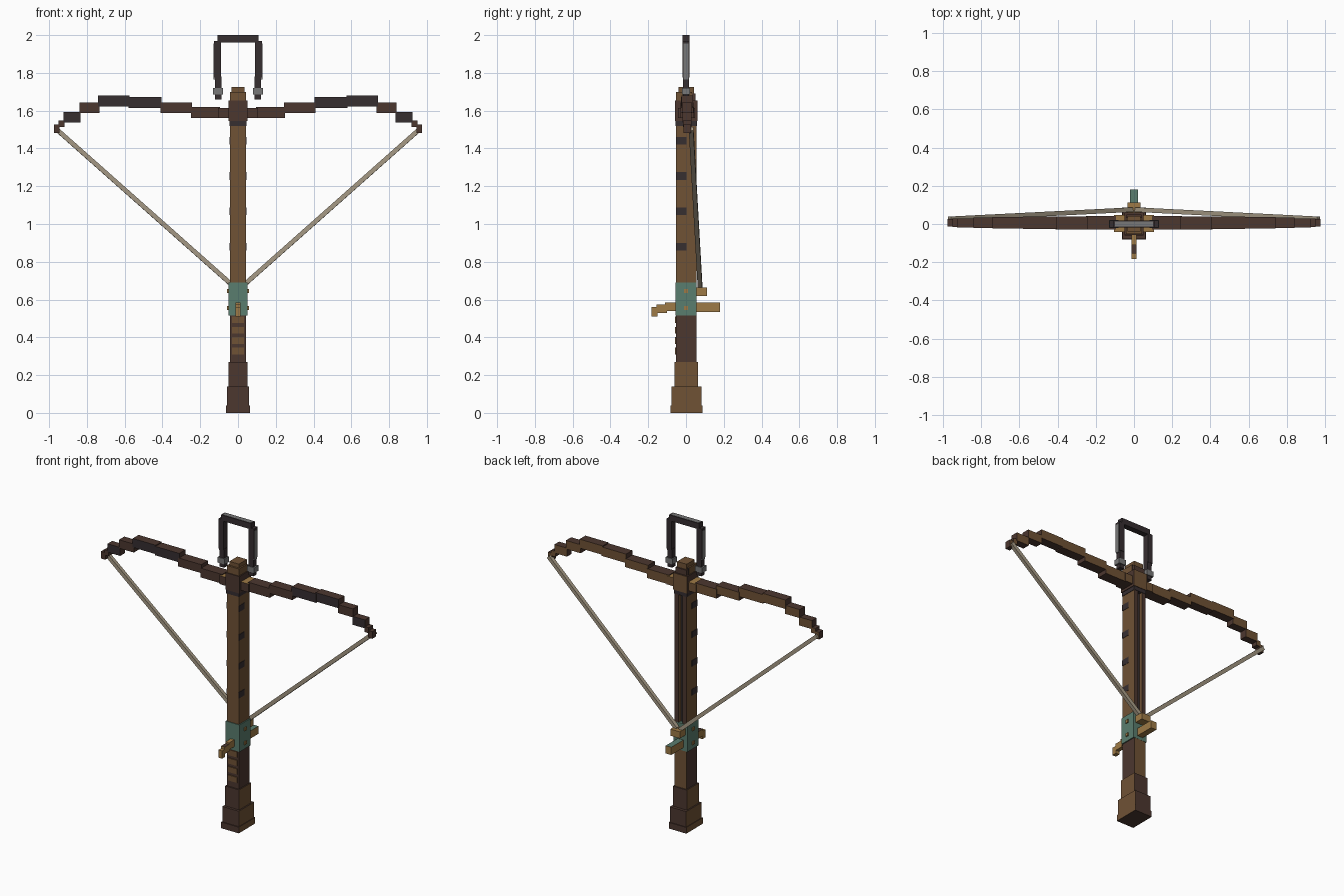
import bpy
import bmesh
from mathutils import Vector, Matrix

old = bpy.data.objects.get("Cube")
if old:
    bpy.data.objects.remove(old, do_unlink=True)


def linear(value):
    c = value / 255
    return c / 12.92 if c <= 0.04045 else ((c + 0.055) / 1.055) ** 2.4


def material(name, r, g, b):
    mat = bpy.data.materials.new(name)
    colour = (linear(r), linear(g), linear(b), 1)
    mat.use_nodes = True
    mat.diffuse_color = colour
    mat.node_tree.nodes["Principled BSDF"].inputs["Base Color"].default_value = colour
    return mat


wood = material("wood", 112, 82, 53)
dark_wood = material("dark wood", 76, 55, 47)
charcoal = material("charcoal", 54, 46, 48)
copper = material("aged copper", 90, 125, 110)
brass = material("brass", 158, 122, 70)
cord = material("cord", 165, 153, 132)
steel = material("steel", 120, 120, 120)

DIRECTIONS = {
    "left": Vector((1, 0, 0)), "right": Vector((-1, 0, 0)),
    "back": Vector((0, 1, 0)), "front": Vector((0, -1, 0)),
    "top": Vector((0, 0, 1)), "bottom": Vector((0, 0, -1)),
}


def finish(name, bm, mat, accents):
    """Store the mesh; accents give other materials to faces by direction."""
    mesh = bpy.data.meshes.new(name)
    mesh.materials.append(mat)
    for accent, sides in accents.items():
        mesh.materials.append(accent)
        for face in bm.faces:
            if any(face.normal.dot(DIRECTIONS[s]) > 0.9 for s in sides.split()):
                face.material_index = len(mesh.materials) - 1
    bm.to_mesh(mesh)
    bm.free()
    obj = bpy.data.objects.new(name, mesh)
    bpy.context.collection.objects.link(obj)
    return obj


def box(name, x, y, z, mat, accents={}):
    """Axis-aligned box from (low, high) ranges."""
    bm = bmesh.new()
    bmesh.ops.create_cube(bm, size=1)
    for v in bm.verts:
        v.co = Vector([r[0] if c < 0 else r[1] for c, r in zip(v.co, (x, y, z))])
    bm.normal_update()
    return finish(name, bm, mat, accents)


def pair(name, x, y, z, mat, accents={}):
    """A box on the left side and its mirror on the right."""
    box("left_" + name, x, y, z, mat, accents)
    box("right_" + name, (-x[1], -x[0]), y, z, mat, accents)


def centred(name, half, y, z, mat, accents={}):
    return box(name, (-half, half), y, z, mat, accents)


def bar(name, start, end, thickness, mat):
    """Square rod between two points."""
    start, end = Vector(start), Vector(end)
    axis = end - start
    turn = axis.to_track_quat("Z", "Y").to_matrix().to_4x4()
    size = Matrix.Diagonal((thickness, thickness, axis.length, 1))
    bm = bmesh.new()
    bmesh.ops.create_cube(bm, size=1, matrix=Matrix.Translation((start + end) / 2) @ turn @ size)
    bm.normal_update()
    return finish(name, bm, mat, {})


# Butt and grip
sides = {wood: "left right"}
centred("butt_foot", 0.063, (-0.082, 0.087), (0, 0.04), dark_wood, sides)
centred("butt_lower", 0.059, (-0.076, 0.082), (0.04, 0.14), dark_wood, sides)
centred("butt_upper", 0.05, (-0.06, 0.063), (0.14, 0.27), dark_wood, sides)
centred("grip", 0.043, (-0.052, 0.055), (0.27, 0.52), dark_wood, {wood: "back"})
for i in range(4):
    z = 0.31 + i * 0.055
    centred("grip_slat_%d" % i, 0.033, (-0.058, -0.05), (z, z + 0.036), wood)

# Stock with a grooved back and inlaid side bands
centred("stock", 0.043, (-0.052, 0.033), (0.52, 1.7), wood, {charcoal: "back"})
pair("bolt_rail", (0.014, 0.043), (0.033, 0.055), (0.69, 1.6), wood, {dark_wood: "back"})
for i in range(4):
    z = 0.86 + i * 0.187
    pair("side_band_%d" % i, (0.041, 0.045), (-0.054, 0.003), (z, z + 0.04), charcoal)

# Lock plate, rivets and release parts
centred("lock_plate", 0.05, (-0.056, 0.056), (0.515, 0.69), copper)
for i, z in enumerate((0.555, 0.645)):
    pair("rivet_%d" % i, (0.05, 0.057), (-0.01, 0.01), (z - 0.01, z + 0.01), brass)
centred("trigger_root", 0.013, (-0.11, -0.05), (0.54, 0.585), brass)
centred("trigger_bend", 0.013, (-0.155, -0.1), (0.53, 0.575), brass, {dark_wood: "top"})
centred("trigger_tip", 0.013, (-0.182, -0.15), (0.51, 0.56), brass)
centred("string_nut", 0.034, (0.05, 0.112), (0.62, 0.663), brass)
centred("lever", 0.02, (0.05, 0.18), (0.535, 0.585), brass, {copper: "top"})

# Head of the stock where the bow is bound
centred("head_cap", 0.034, (-0.04, 0.042), (1.69, 1.725), wood)
centred("head_collar", 0.04, (-0.048, 0.05), (1.645, 1.69), dark_wood)
centred("head_binding", 0.05, (-0.058, 0.06), (1.545, 1.655), dark_wood, {wood: "back"})
centred("head_band", 0.046, (-0.055, 0.057), (1.52, 1.545), charcoal)
pair("bow_socket", (0.04, 0.105), (-0.042, 0.048), (1.56, 1.615), dark_wood,
     {brass: "top", wood: "back"})

# Stepped bow limbs: outer x, middle z, height, half depth, front material
limb = [
    (0.25, 1.59, 0.06, 0.036, dark_wood), (0.41, 1.615, 0.055, 0.034, dark_wood),
    (0.58, 1.643, 0.058, 0.032, charcoal), (0.74, 1.65, 0.058, 0.03, charcoal),
    (0.84, 1.615, 0.055, 0.027, dark_wood), (0.925, 1.565, 0.055, 0.024, charcoal),
    (0.95, 1.53, 0.035, 0.022, dark_wood), (0.975, 1.505, 0.046, 0.02, dark_wood),
]
inner = 0.1
for i, (outer, z, height, depth, front) in enumerate(limb):
    pair("limb_step_%d" % i, (inner - 0.006, outer), (0.006 - depth, 0.006 + depth),
         (z - height / 2, z + height / 2), dark_wood, {front: "front", wood: "back"})
    inner = outer

# Bowstring drawn back to the nut
for side, label in ((1, "left"), (-1, "right")):
    bar(label + "_bowstring", (side * 0.965, 0.027, 1.505), (side * 0.012, 0.075, 0.66), 0.024, cord)

# Foot stirrup
centred("stirrup_bar", 0.108, (-0.019, 0.019), (1.962, 2), charcoal)
centred("stirrup_bar_inlay", 0.1, (-0.013, 0.013), (1.995, 2.001), steel)
pair("stirrup_arm", (0.09, 0.127), (-0.019, 0.019), (1.775, 1.97), charcoal)
pair("stirrup_arm_inlay", (0.12, 0.129), (-0.013, 0.013), (1.765, 1.955), steel)
pair("stirrup_leg", (0.088, 0.122), (-0.017, 0.017), (1.66, 1.78), charcoal)
pair("stirrup_cuff", (0.08, 0.132), (-0.022, 0.022), (1.685, 1.72), steel)
